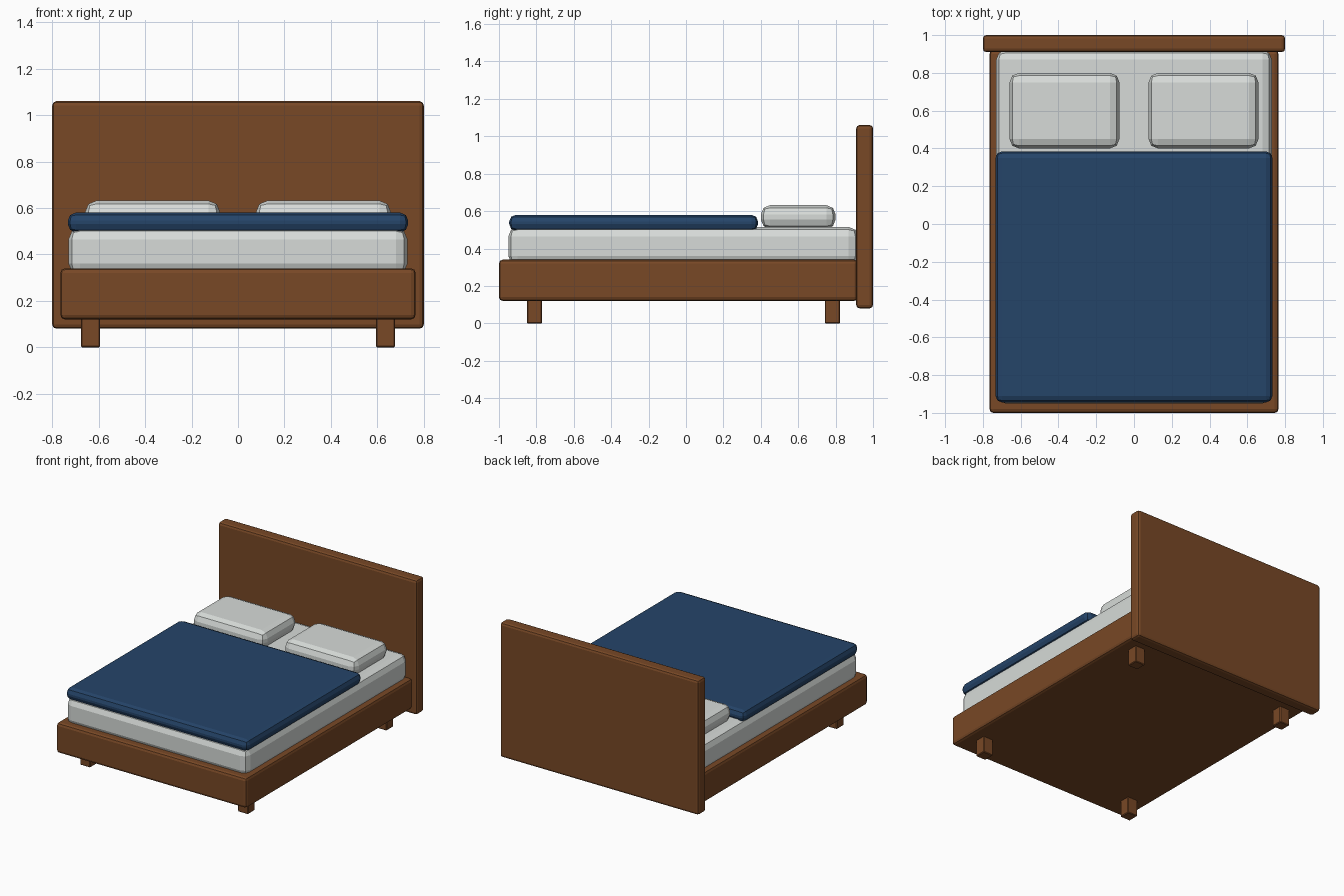
import bpy

if "Cube" in bpy.data.objects:
    bpy.data.objects.remove(bpy.data.objects["Cube"])


def material(name, rgb):
    m = bpy.data.materials.new(name)
    m.diffuse_color = (*rgb, 1)
    m.use_nodes = True
    m.node_tree.nodes["Principled BSDF"].inputs["Base Color"].default_value = m.diffuse_color
    return m


wood = material("brown wood", (0.188, 0.065, 0.019))
linen = material("white linen", (0.68, 0.71, 0.69))
blue = material("navy fabric", (0.018, 0.058, 0.141))


def box(name, x, y, z, mat, radius, segments=2):
    """Bevelled box from (min, max) ranges on each axis."""
    ranges = (x, y, z)
    bpy.ops.mesh.primitive_cube_add(size=1, location=[(a + b) / 2 for a, b in ranges])
    ob = bpy.context.object
    ob.name = name
    ob.scale = [b - a for a, b in ranges]
    bpy.ops.object.transform_apply(location=False, rotation=False, scale=True)
    bev = ob.modifiers.new("rounded edges", 'BEVEL')
    bev.width = radius
    bev.segments = segments
    ob.data.materials.append(mat)
    return ob


# Wooden frame and headboard
box("bed_frame", (-0.765, 0.765), (-1.0, 0.92), (0.12, 0.34), wood, 0.02)
box("headboard", (-0.8, 0.8), (0.91, 1.0), (0.08, 1.06), wood, 0.018)

# Mattress and the duvet lying over it
box("mattress", (-0.73, 0.73), (-0.95, 0.92), (0.31, 0.515), linen, 0.05)
box("duvet", (-0.733, 0.733), (-0.945, 0.385), (0.495, 0.58), blue, 0.035)

# Pillows and legs, mirrored left and right
for side, s in (("left", -1), ("right", 1)):
    cx = 0.368 * s
    box(f"pillow_{side}", (cx - 0.291, cx + 0.291), (0.4, 0.8), (0.505, 0.632), linen, 0.05)
    for end, cy in (("front", -0.81), ("back", 0.783)):
        lx = 0.635 * s
        box(f"{end}_leg_{side}", (lx - 0.041, lx + 0.041), (cy - 0.041, cy + 0.041),
            (0, 0.13), wood, 0.005, 1)
